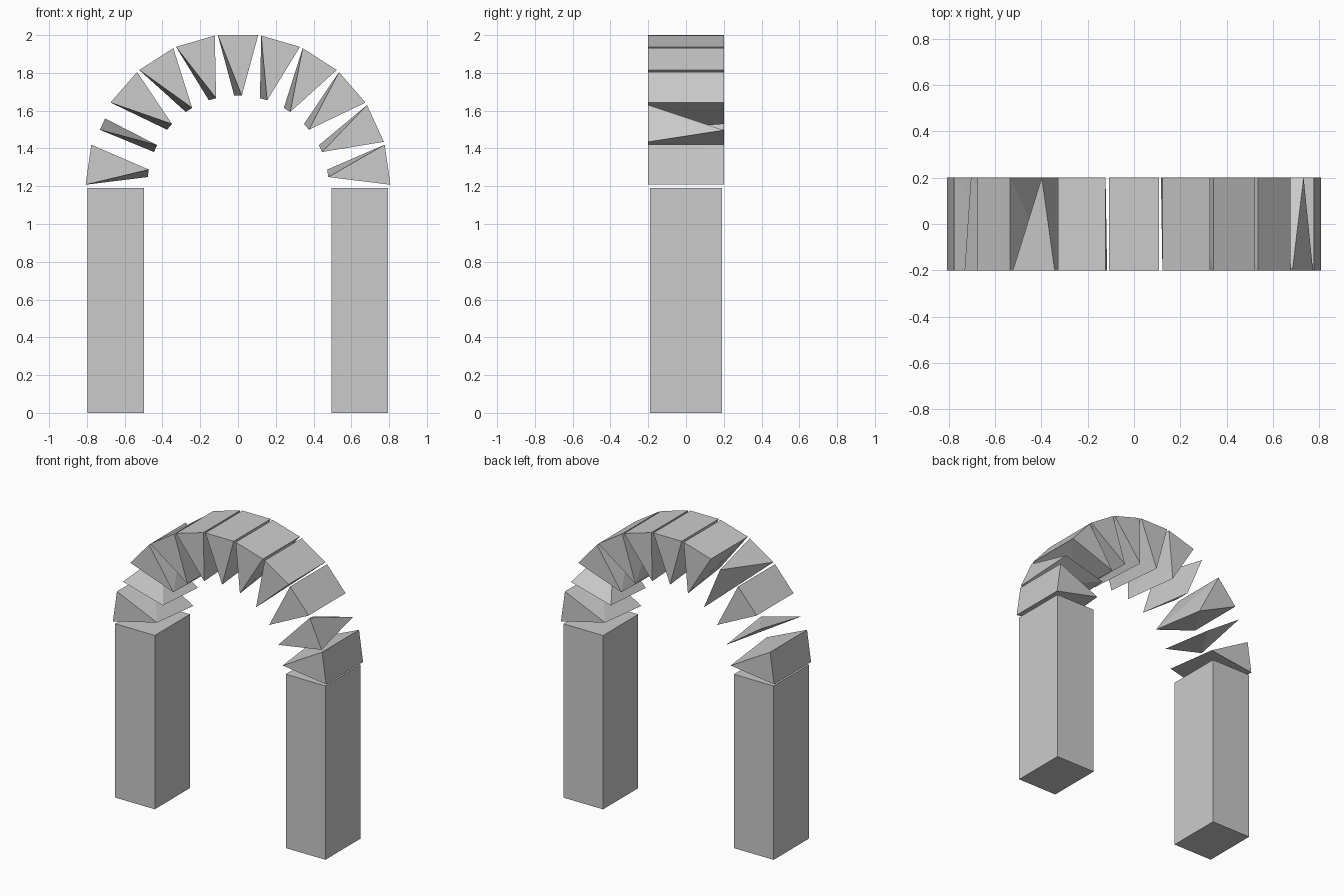
import bpy, bmesh
from math import sin, cos, pi
from mathutils import Vector

if "Cube" in bpy.data.objects:
    bpy.data.objects.remove(bpy.data.objects["Cube"])

COUNT, CENTRE_Z, DEPTH = 11, 1.2, 0.2
OUTER, INNER = 0.80, 0.48          # distance of outer face and inner edge
HALF_OUT, HALF_IN = 0.107, 0.02    # half widths along the arch


def hull_object(name, points):
    """Convex flat-faced solid from a few corner points."""
    bm = bmesh.new()
    for p in points:
        bm.verts.new(p)
    bmesh.ops.convex_hull(bm, input=bm.verts[:])
    bmesh.ops.dissolve_limit(bm, angle_limit=0.005, verts=bm.verts[:], edges=bm.edges[:])
    bmesh.ops.recalc_face_normals(bm, faces=bm.faces[:])
    mesh = bpy.data.meshes.new(name)
    bm.to_mesh(mesh)
    bm.free()
    ob = bpy.data.objects.new(name, mesh)
    bpy.context.collection.objects.link(ob)
    return ob


# Pillars
for side, x0, x1 in (("left", -0.797, -0.497), ("right", 0.495, 0.795)):
    hull_object(side + "_pillar", [Vector((x, y, z)) for x in (x0, x1)
                                   for y in (-0.19, 0.19) for z in (0, 1.19)])

# Arch stones: twisted wedges, a few with a chipped (pointed) outer edge
chip_front, chip_back = {1}, {1, 3, 9}
for i in range(COUNT):
    a = pi * (i + 0.5) / COUNT
    radial = Vector((-cos(a), 0, sin(a)))
    along = Vector((sin(a), 0, cos(a)))

    def corner(r, t, y):
        return radial * r + along * t + Vector((0, y, CENTRE_Z))

    pts = [corner(INNER, HALF_IN, -DEPTH), corner(INNER, -HALF_IN, DEPTH)]
    for y, chipped, t in ((-DEPTH, i in chip_front, -0.032), (DEPTH, i in chip_back, 0.034)):
        if chipped:
            pts.append(corner(OUTER - 0.011, t, y))
        else:
            pts += [corner(OUTER, s * HALF_OUT, y) for s in (-1, 1)]
    hull_object(f"arch_stone_{i + 1}", pts)
